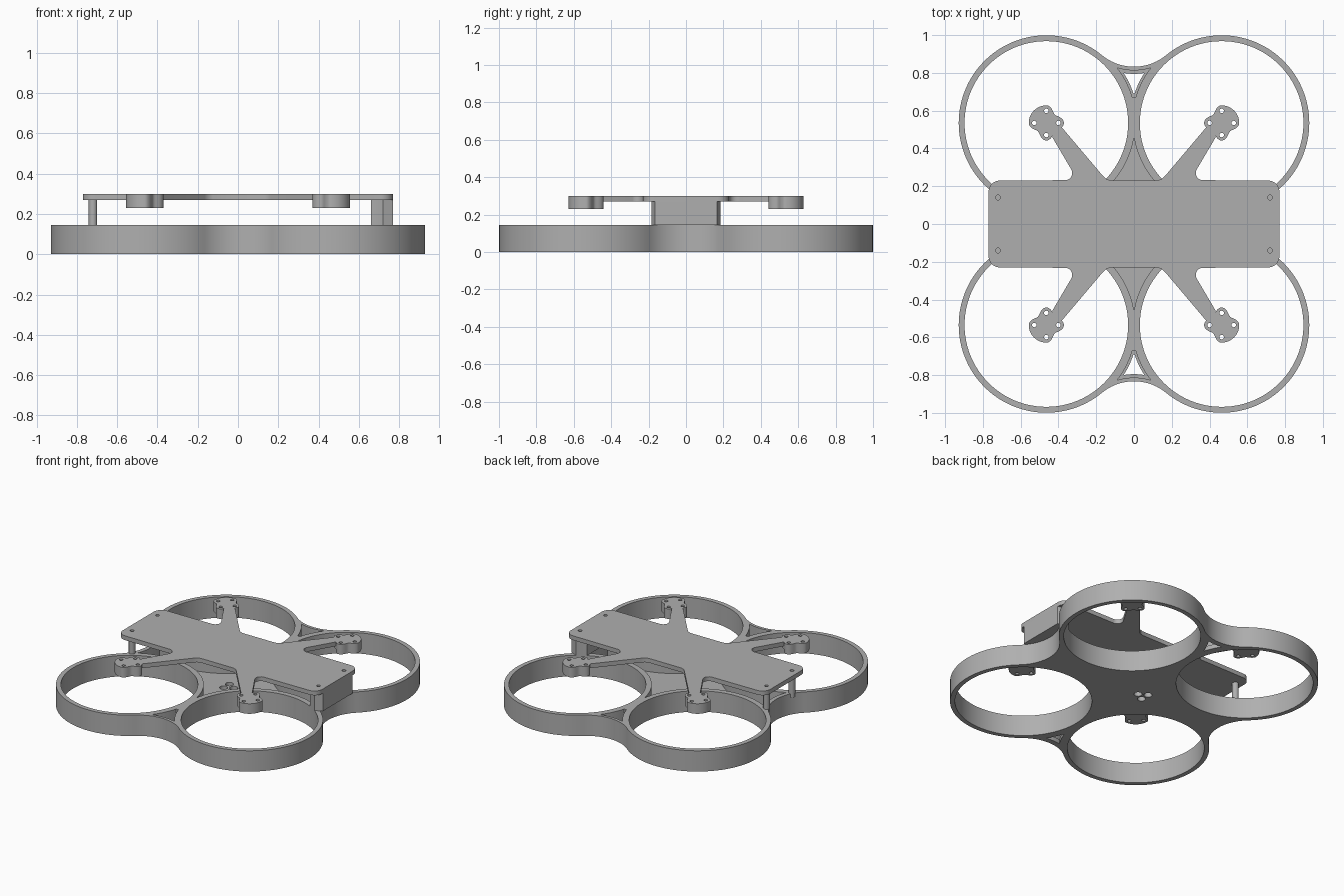
import bpy
from math import pi, sin, cos, atan2, acos, hypot, sqrt, radians

old = bpy.data.objects.get("Cube")
if old:
    bpy.data.objects.remove(old)

grey = bpy.data.materials.new("plain_grey")
grey.use_nodes = True
grey.diffuse_color = (0.43, 0.43, 0.43, 1)
grey.node_tree.nodes["Principled BSDF"].inputs["Base Color"].default_value = (0.43, 0.43, 0.43, 1)

# Duct centre and radii, and the blends between neighbouring ducts
CX, CY = 0.464, 0.535
R_OUT, R_IN, R_BLEND = 0.464, 0.433, 0.267
REACH = R_OUT + R_BLEND
SIDE = (CX + sqrt(REACH ** 2 - CY ** 2), 0)
END = (0, CY + sqrt(REACH ** 2 - CX ** 2))
DUCT = (CX, CY)


def arc(c, r, a, b, n=24):
    return [(c[0] + r * cos(a + (b - a) * i / n), c[1] + r * sin(a + (b - a) * i / n))
            for i in range(n + 1)]


def circle(c, r, n=32):
    return arc(c, r, 0, 2 * pi, n)[:-1]


def heading(a, b):
    return atan2(b[1] - a[1], b[0] - a[0])


def corner_angle(r1, r2, d):
    """Angle at the centre of r1 to where it crosses r2."""
    return acos((r1 * r1 + d * d - r2 * r2) / (2 * r1 * d))


def clean(pts):
    out = []
    for p in pts:
        if not out or hypot(p[0] - out[-1][0], p[1] - out[-1][1]) > 1e-4:
            out.append(p)
    if hypot(out[0][0] - out[-1][0], out[0][1] - out[-1][1]) < 1e-4:
        out.pop()
    return out


def mirror_x(pts):
    return clean(pts + [(-x, y) for x, y in reversed(pts)])


def mirror_y(pts):
    return clean(pts + [(x, -y) for x, y in reversed(pts)])


def mirror_both(quarter):
    """Quarter path running from the x axis to the y axis."""
    half = quarter + [(-x, y) for x, y in reversed(quarter)]
    return clean(half + [(x, -y) for x, y in reversed(half)])


def flip(pts, sx, sy):
    return [(x * sx, y * sy) for x, y in pts]


def extrude(name, loops, z0, z1):
    """Solid from an outline followed by its holes."""
    cu = bpy.data.curves.new(name, "CURVE")
    cu.dimensions = "2D"
    cu.fill_mode = "BOTH"
    cu.extrude = (z1 - z0) / 2
    for pts in loops:
        s = cu.splines.new("POLY")
        s.points.add(len(pts) - 1)
        for p, (x, y) in zip(s.points, pts):
            p.co = (x, y, 0, 1)
        s.use_cyclic_u = True
    cu.materials.append(grey)
    ob = bpy.data.objects.new(name, cu)
    ob.location.z = (z0 + z1) / 2
    bpy.context.collection.objects.link(ob)
    bpy.ops.object.select_all(action="DESELECT")
    ob.select_set(True)
    bpy.context.view_layer.objects.active = ob
    bpy.ops.object.convert(target="MESH")
    bpy.ops.object.shade_smooth_by_angle(angle=radians(30))
    return ob


QUADS = [(sx, sy) for sx in (1, -1) for sy in (1, -1)]

# Outer contour of the four joined ducts
outline = mirror_both(
    arc(SIDE, R_BLEND, pi, heading(SIDE, DUCT))
    + arc(DUCT, R_OUT, heading(DUCT, SIDE), heading(DUCT, END), 64)
    + arc(END, R_BLEND, heading(END, DUCT), -pi / 2))

# Recess in the middle, bounded by the duct walls
rc, rb = 0.47, R_BLEND + 0.03
a_side = heading(SIDE, DUCT) + corner_angle(rb, rc, REACH)
a_duct = heading(DUCT, SIDE) - corner_angle(rc, rb, REACH)
recess = mirror_both(arc(SIDE, rb, pi, a_side, 12)
                     + arc(DUCT, rc, a_duct, acos(CX / rc) - pi, 48))


def web(rc, rb, y_tip):
    """Curved triangle between two ducts."""
    start = pi - math_asin((y_tip - CY) / rc)
    a = heading(DUCT, END) + corner_angle(rc, rb, REACH)
    b = heading(END, DUCT) - corner_angle(rb, rc, REACH)
    return mirror_x(arc(DUCT, rc, start, a, 12) + arc(END, rb, b, -pi / 2, 10))


def math_asin(v):
    return pi / 2 - acos(v)


pocket = web(0.475, 0.287, 0.67)
opening = web(0.487, 0.305, 0.69)

# Duct frame, its floor and the small web floors
ducts = [flip(circle(DUCT, R_IN, 96), *q) for q in QUADS]
extrude("duct_frame", [outline, recess, pocket, flip(pocket, 1, -1)] + ducts, 0, 0.145)
vents = [circle((-0.07 + 0.037 * cos(a), 0.037 * sin(a)), 0.026, 24)
         for a in (0, 2 * pi / 3, 4 * pi / 3)]
extrude("frame_floor", [recess] + vents, 0, 0.03)
for s, label in ((1, "back"), (-1, "front")):
    extrude(label + "_web_floor", [flip(pocket, 1, s), flip(opening, 1, s)], 0, 0.03)

# Top plate with four arms
SCREW = (0.72, 0.14)
plate = mirror_both(
    [(0.77, 0)] + arc((0.71, 0.17), 0.06, 0, pi / 2, 10)
    + arc((0.365, 0.27), 0.038, -pi / 2, -pi * 1.15, 8)
    + [(0.43, 0.455), (0.437, 0.49), (0.42, 0.505), (0.385, 0.515)]
    + [(0.165, 0.255), (0.15, 0.24), (0.125, 0.231), (0, 0.231)])
extrude("top_plate", [plate] + [flip(circle(SCREW, 0.013, 20), *q) for q in QUADS], 0.27, 0.30)


# Motor mounts: lobed inward, round outward, with four screw holes
def mount_radius(a):
    return 0.093 if -0.1 < a < pi / 2 + 0.1 else 0.078 + 0.015 * cos(4 * a)


angles = [-pi / 2 + 2 * pi * i / 72 for i in range(72)]
mount = [(CX + mount_radius(a) * cos(a), CY + mount_radius(a) * sin(a)) for a in angles]
holes = [circle((CX + 0.064 * cos(k * pi / 2), CY + 0.064 * sin(k * pi / 2)), 0.012, 16)
         for k in range(4)]
for sx, sy in QUADS:
    name = ("back" if sy > 0 else "front") + ("_left" if sx > 0 else "_right") + "_motor_mount"
    extrude(name, [flip(p, sx, sy) for p in [mount] + holes], 0.23, 0.30)

# Support block at one end, two standoffs at the other
cheek = arc(DUCT, R_IN, -acos((0.66 - CX) / R_IN), -acos((0.72 - CX) / R_IN), 8)
extrude("end_block", [mirror_y(cheek + [(0.77, 0.165)])], 0.145, 0.27)
for s, label in ((1, "back"), (-1, "front")):
    extrude(label + "_standoff", [circle((-SCREW[0], s * SCREW[1]), 0.021, 24)], 0.12, 0.27)
